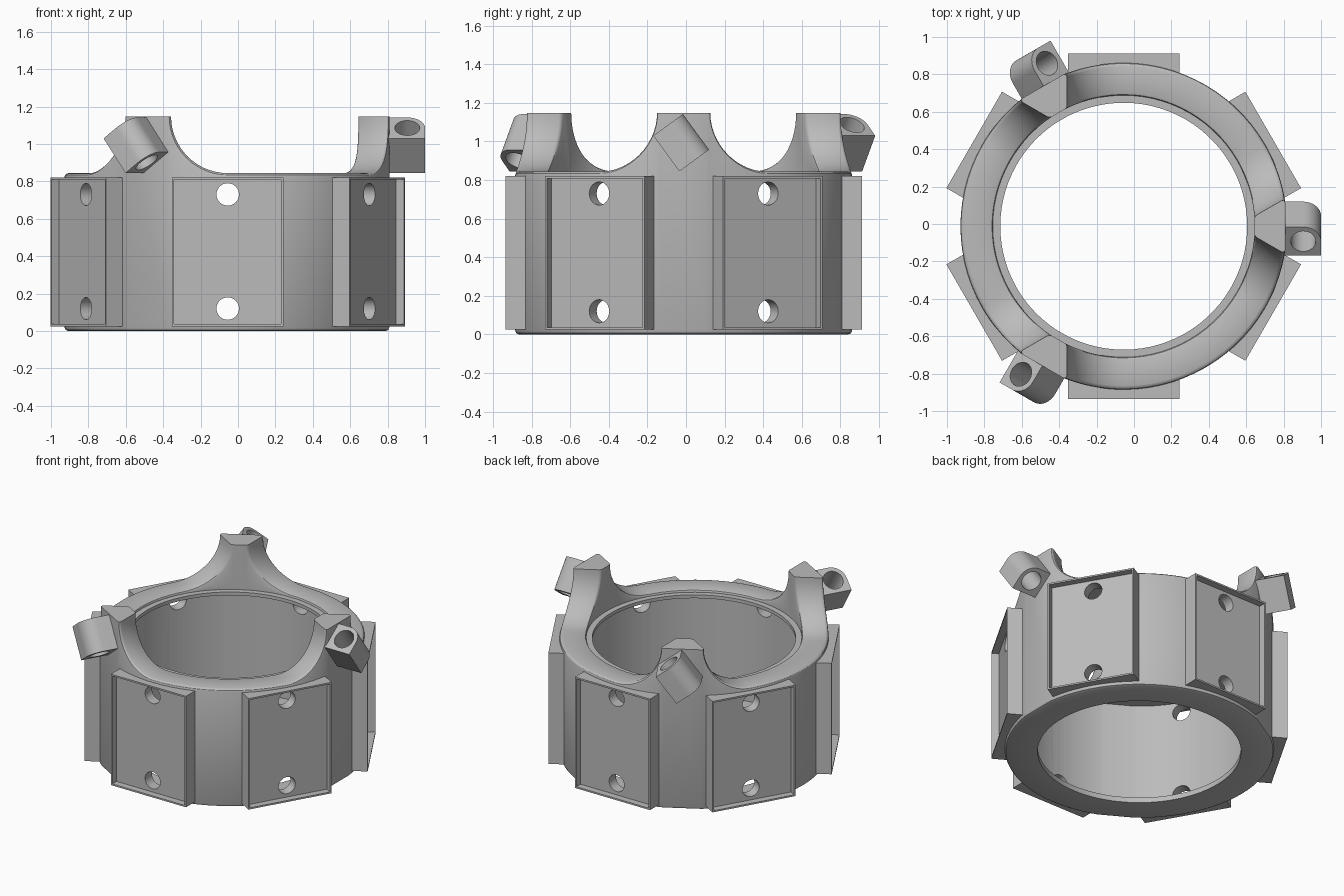
import bpy, bmesh
from math import sin, cos, asin, pi, radians
from mathutils import Matrix, Vector

if "Cube" in bpy.data.objects:
    bpy.data.objects.remove(bpy.data.objects["Cube"])

CENTRE = Matrix.Translation((-0.055, -0.012, 0))
TOP, CUT_R, FILLET = 1.147, 0.303, 0.02
PAD_ANGLES = [radians(30 + 60 * i) for i in range(6)]

grey = bpy.data.materials.new("plain grey")
grey.use_nodes = True
grey.diffuse_color = (0.5, 0.5, 0.5, 1)
grey.node_tree.nodes["Principled BSDF"].inputs["Base Color"].default_value = (0.5, 0.5, 0.5, 1)


def finish(bm, name):
    """Turn a bmesh into a linked, coloured object."""
    bmesh.ops.recalc_face_normals(bm, faces=bm.faces)
    mesh = bpy.data.meshes.new(name)
    bm.to_mesh(mesh)
    bm.free()
    mesh.materials.append(grey)
    obj = bpy.data.objects.new(name, mesh)
    bpy.context.collection.objects.link(obj)
    return obj


def activate(obj):
    bpy.ops.object.select_all(action='DESELECT')
    obj.select_set(True)
    bpy.context.view_layer.objects.active = obj


def cut(obj, cutter):
    mod = obj.modifiers.new("cut", 'BOOLEAN')
    mod.operation, mod.solver, mod.object = 'DIFFERENCE', 'EXACT', cutter
    activate(obj)
    bpy.ops.object.modifier_apply(modifier=mod.name)


def smooth(obj):
    activate(obj)
    bpy.ops.object.shade_smooth_by_angle(angle=radians(30))


def cylinder(bm, radius, depth, matrix):
    bmesh.ops.create_cone(bm, cap_ends=True, segments=32, radius1=radius,
                          radius2=radius, depth=depth, matrix=matrix)


# Hollow ring with inner lips and three posts:
# (radius, fixed height or None to follow the top, fillet drop)
PROFILE = [(0.66, 0, 0), (0.66, 0.037, 0), (0.80, 0.037, 0), (0.80, 0.803, 0),
           (0.66, 0.803, 0), (0.66, 0.827, 0), (0.70, 0.827, 0.012),
           (0.70, None, 0.012), (0.704, None, 0.004), (0.713, None, 0),
           (0.853, None, 0), (0.862, None, 0.003), (0.87, None, 0.01), (0.873, None, FILLET),
           (0.873, 0.02, FILLET), (0.867, 0.006, FILLET), (0.853, 0, FILLET)]


def ring_section(bm, phi, t):
    """Section along pad direction phi, at angle t around the round cut."""
    verts = []
    for r, z, drop in PROFILE:
        reach = CUT_R + drop
        a = phi + asin(-reach * sin(t) / r)
        height = TOP - reach * cos(t) if z is None else z
        verts.append(bm.verts.new(CENTRE @ Vector((r * cos(a), r * sin(a), height))))
    return verts


STEPS = 14
sections = []
for k in range(3):
    start = radians(30 + 120 * k)
    sections += [(start, pi / 2 * (1 - i / STEPS)) for i in range(STEPS)]
    sections += [(start + pi / 3 * i / STEPS, 0) for i in range(STEPS)]
    sections += [(start + pi / 3, -pi / 2 * i / STEPS) for i in range(STEPS + 1)]

bm = bmesh.new()
loops = [ring_section(bm, *s) for s in sections]
for i, a in enumerate(loops):
    b = loops[(i + 1) % len(loops)]
    for j in range(len(a)):
        n = (j + 1) % len(a)
        bm.faces.new((a[j], a[n], b[n], b[j]))
ring = finish(bm, "crown_ring")

# Cutter for the screw holes
bm = bmesh.new()
for angle in PAD_ANGLES:
    for z in (0.12, 0.73):
        cylinder(bm, 0.06, 0.4, CENTRE @ Matrix.Rotation(angle, 4, 'Z')
                 @ Matrix.Translation((0.9, 0, z)) @ Matrix.Rotation(pi / 2, 4, 'Y'))
holes = finish(bm, "screw_hole_cutter")
holes.hide_render = True
cut(ring, holes)
smooth(ring)

# Six mounting pads, each with a thin rim around a sunken panel
for i, angle in enumerate(PAD_ANGLES):
    bm = bmesh.new()
    place = CENTRE @ Matrix.Rotation(angle, 4, 'Z')
    bmesh.ops.create_cube(bm, size=1, matrix=Matrix.Translation((0.8715, 0, 0.4225))
                          @ Matrix.Diagonal((0.103, 0.595, 0.795, 1)))
    face = max(bm.faces, key=lambda f: f.calc_center_median().x)
    bmesh.ops.inset_region(bm, faces=[face], thickness=0.016)
    panel = bmesh.ops.extrude_discrete_faces(bm, faces=[face])["faces"][0]
    bmesh.ops.translate(bm, verts=panel.verts, vec=(-0.048, 0, 0))
    bmesh.ops.transform(bm, matrix=place, verts=bm.verts)
    pad = finish(bm, f"mounting_pad_{i + 1}")
    cut(pad, holes)
    smooth(pad)

# Three tilted tube holders: square block with one rounded corner
HALF, LENGTH = 0.095, 0.229
outline = [(HALF, -HALF), (-HALF - 0.015, -HALF), (-HALF - 0.015, HALF)]
outline += [(HALF * sin(q), HALF * cos(q)) for q in (pi / 2 * i / 12 for i in range(13))]
axis = Vector((0, 0.59, -0.807)).normalized()
across = Vector((0, 0.807, 0.59)).normalized()
for k in range(3):
    place = (CENTRE @ Matrix.Rotation(2 * pi / 3 * k, 4, 'Z')
             @ Matrix.Translation((0.96, -0.013, 0.993)))
    basis = Matrix((Vector((1, 0, 0)), across, axis)).transposed().to_4x4()
    bm = bmesh.new()
    base = bm.faces.new([bm.verts.new((x, y, -LENGTH / 2)) for x, y in outline])
    top = bmesh.ops.extrude_face_region(bm, geom=[base])["geom"]
    bmesh.ops.translate(bm, vec=(0, 0, LENGTH),
                        verts=[g for g in top if isinstance(g, bmesh.types.BMVert)])
    bmesh.ops.transform(bm, matrix=place @ basis, verts=bm.verts)
    holder = finish(bm, f"tube_holder_{k + 1}")
    bm = bmesh.new()
    cylinder(bm, 0.067, LENGTH * 1.5, place @ basis)
    bore = finish(bm, f"bore_cutter_{k + 1}")
    cut(holder, bore)
    smooth(holder)
    bpy.data.objects.remove(bore)

bpy.data.objects.remove(holes)
